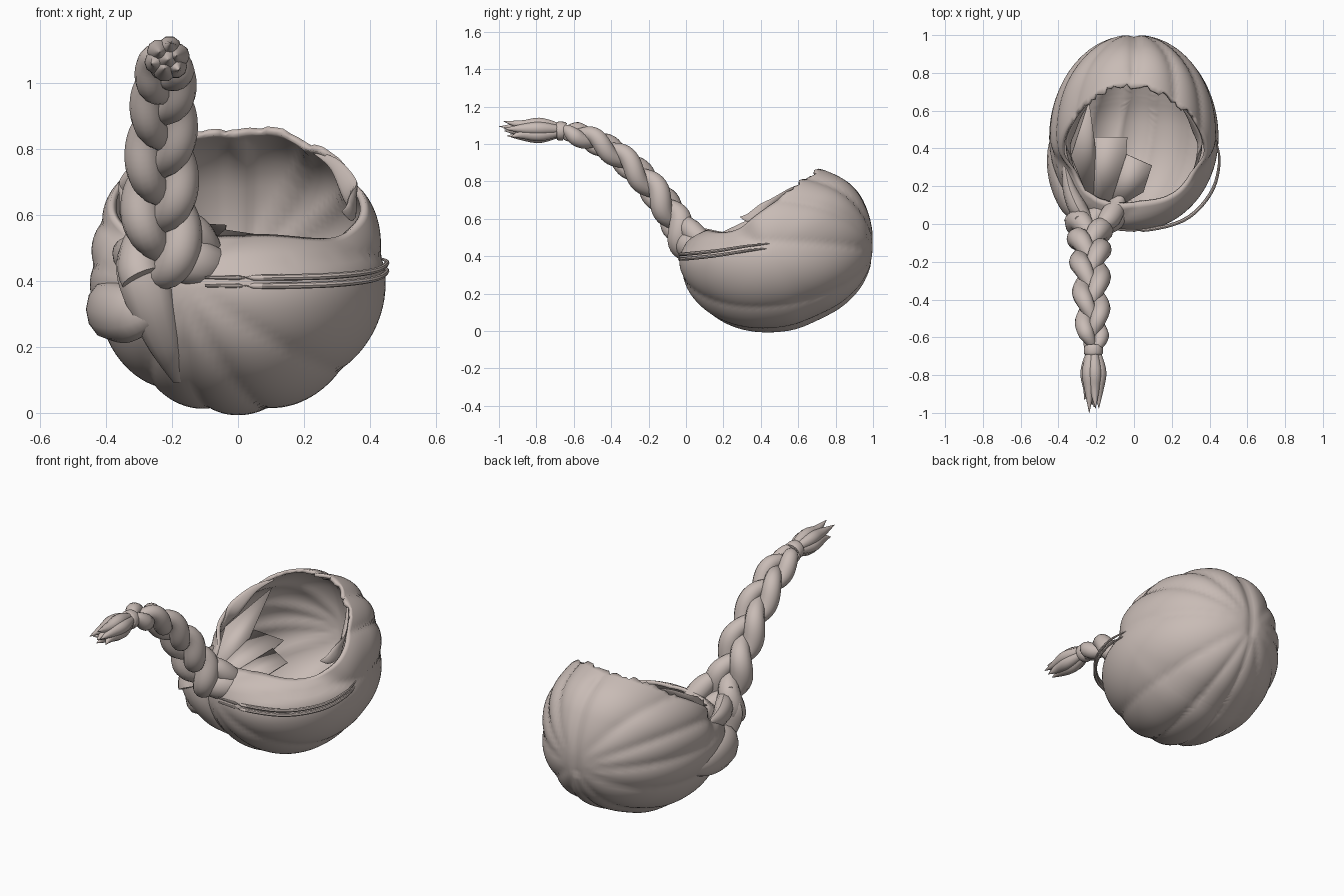
import bpy, bmesh, math, random
from mathutils import Vector as V

if "Cube" in bpy.data.objects:
    bpy.data.objects.remove(bpy.data.objects["Cube"])

random.seed(4)
hair = bpy.data.materials.new("ash_hair")
hair.diffuse_color = (0.58, 0.50, 0.465, 1)
hair.use_nodes = True
hair.node_tree.nodes["Principled BSDF"].inputs["Base Color"].default_value = hair.diffuse_color


def finish(name, bm, angle=40):
    bmesh.ops.recalc_face_normals(bm, faces=bm.faces)
    me = bpy.data.meshes.new(name)
    bm.to_mesh(me)
    bm.free()
    ob = bpy.data.objects.new(name, me)
    bpy.context.collection.objects.link(ob)
    me.materials.append(hair)
    bpy.ops.object.select_all(action='DESELECT')
    bpy.context.view_layer.objects.active = ob
    ob.select_set(True)
    bpy.ops.object.shade_smooth_by_angle(angle=math.radians(angle))
    return ob


def spline(pts, t):
    """Smooth curve through points, t from 0 to 1."""
    f = min(max(t, 0), 1) * (len(pts) - 1)
    i = min(int(f), len(pts) - 2)
    f -= i
    p = [V(pts[min(max(j, 0), len(pts) - 1)]) for j in (i - 1, i, i + 1, i + 2)]
    return 0.5 * (2 * p[1] + (p[2] - p[0]) * f + (2 * p[0] - 5 * p[1] + 4 * p[2] - p[3]) * f * f
                  + (3 * p[1] - p[0] - 3 * p[2] + p[3]) * f ** 3)


def tube(name, path, radius, steps=24, sides=12, flat=1.0, side=V((1, 0, 0))):
    """Closed strand along path(t) with radius(t); flat squashes it across 'side'."""
    bm = bmesh.new()
    rings = []
    for i in range(steps + 1):
        t = i / steps
        T = (path(min(t + .01, 1)) - path(max(t - .01, 0))).normalized()
        S = (side - T * side.dot(T)).normalized()
        N = T.cross(S)
        r = max(radius(t), 0.001)
        rings.append([bm.verts.new(path(t) + r * (math.cos(a) * S + flat * math.sin(a) * N))
                      for a in (2 * math.pi * k / sides for k in range(sides))])
    for a, b in zip(rings, rings[1:]):
        for k in range(sides):
            m = (k + 1) % sides
            bm.faces.new((a[k], a[m], b[m], b[k]))
    bm.faces.new(rings[0])
    bm.faces.new(rings[-1])
    return finish(name, bm)


def lock(name, pts, radii, **kw):
    rr = [(r, 0, 0) for r in radii]
    return tube(name, lambda t: spline(pts, t), lambda t: spline(rr, t).x, **kw)


# --- hair cap: open bowl, grooved between the braid root and the crown ---
C = V((0, 0.46, 0.42))
ROOT, CROWN = V((-0.2, -0.05, 0.42)), V((0, 1.0, 0.42))
PROFILE = [(0, .54), (25, .56), (40, .57), (57, .525), (90, .47), (120, .40), (135, .33),
           (150, .31), (160, .35), (167, .42), (174, .48), (182, .50), (200, .495), (220, .47),
           (250, .435), (270, .42), (305, .43), (343, .52), (360, .54)]


def profile(deg):
    for (a, ra), (b, rb) in zip(PROFILE, PROFILE[1:]):
        if a <= deg <= b:
            f = (deg - a) / (b - a)
            return ra + (rb - ra) * f
    return .54


def soft_profile(deg):
    return sum(profile((deg + o) % 360) for o in (-8, -4, 0, 4, 8)) / 5


AXIS = (ROOT - CROWN).normalized()
E1 = AXIS.cross(V((0, 0, 1))).normalized()
E2 = AXIS.cross(E1)


def cap_point(d):
    r = soft_profile(math.degrees(math.atan2(d.z, d.y)) % 360)
    k = 1 / math.sqrt((d.x / 0.447) ** 2 + (d.y * d.y + d.z * d.z) / r ** 2)
    p = C + d * k
    q = p - CROWN
    q -= AXIS * q.dot(AXIS)
    psi = math.atan2(q.dot(E2), q.dot(E1))
    groove = abs(math.sin(6 * (psi + 0.12 * math.sin(3 * psi + 1)))) ** 0.7
    fade = min(1, q.length / 0.4)
    # centre parting running up the back
    part = 0.02 * math.exp(-(p.x / .025) ** 2) if p.y > .8 and p.z > .36 else 0
    return C + d * k * (1 + 0.04 * fade * (groove - 0.75) - part)


NRM, U, W = V((0, -.52, .854)), V((1, 0, 0)), V((0, .854, .52))
SEG, RINGS = 160, 48
bm = bmesh.new()
pole = bm.verts.new(cap_point(-NRM))
prev = None
for i in range(1, RINGS + 1):
    ring = []
    for j in range(SEG):
        b = 2 * math.pi * j / SEG
        sb = math.sin(b)
        rim = 119 + 21 * max(0, -sb) ** 2 - 2 * max(0, sb) ** 4 + 3 * max(0, math.sin(2 * b) * sb)
        if i == RINGS and sb > 0.6:      # ragged fringe
            rim += random.uniform(-2, 1.5)
        a = math.radians(rim * i / RINGS)
        d = -math.cos(a) * NRM + math.sin(a) * (math.cos(b) * U + sb * W)
        ring.append(bm.verts.new(cap_point(d.normalized())))
    for j in range(SEG):
        m = (j + 1) % SEG
        if prev:
            bm.faces.new((prev[j], prev[m], ring[m], ring[j]))
        else:
            bm.faces.new((pole, ring[m], ring[j]))
    prev = ring
cap = finish("hair_cap", bm, 60)
if cap.data.polygons[0].normal.dot(-NRM) < 0:
    cap.data.flip_normals()
sol = cap.modifiers.new("thickness", 'SOLIDIFY')
sol.thickness, sol.offset = 0.02, -1

# --- locks framing the opening, mirrored ---
for s, n in ((1, "right"), (-1, "left")):
    lock("side_lock_" + n, [(s * .23, .65, .79), (s * .295, .56, .75), (s * .345, .44, .66),
                            (s * .34, .35, .61), (s * .315, .29, .61)],
         [.004, .02, .04, .03, .002], flat=.3, side=V((0, .5, .8)))

# --- stray strands along the front right edge ---
for k in range(2):
    z = .385 + .025 * k
    lock("loose_strand_%d" % k, [(-.1, -.03, z), (.08, -.03, z), (.28, .03, z + .005),
                                 (.41, .17, z + .02), (.452, .33, z + .045), (.43, .46, z + .06)],
         [.004, .009, .01, .009, .007, .002], sides=8)

# --- braid: three woven strands ---
SPINE = [(-.235, .02, .42), (-.235, -.04, .56), (-.235, -.13, .70), (-.23, -.25, .84),
         (-.225, -.39, .96), (-.22, -.53, 1.035), (-.215, -.66, 1.07)]


def strand(phase):
    def size(t):
        return (1 - .36 * t) * (1 if t < .9 else 1 - (t - .9) * 5)

    def path(t):
        T = (spline(SPINE, min(t + .02, 1)) - spline(SPINE, max(t - .02, 0))).normalized()
        N = V((1, 0, 0)).cross(T).normalized()
        w = 2 * math.pi * 1.7 * t + phase
        return (spline(SPINE, t) + V((1, 0, 0)) * .066 * size(t) * math.sin(w)
                + N * .036 * size(t) * math.sin(2 * w))

    def radius(t):
        return size(t) * (.047 + .02 * abs(math.sin(2 * math.pi * 1.7 * t + phase)))
    return path, radius


for k in range(3):
    tube("braid_strand_%d" % k, *strand(k * 2 * math.pi / 3), steps=70, sides=14)

# --- hair tie ---
lock("hair_tie", [(-.215, -.648, 1.068), (-.215, -.655, 1.069), (-.215, -.685, 1.07),
                  (-.215, -.692, 1.07)], [.042, .05, .05, .042], steps=8, sides=20)

# --- tassel: pointed tufts around a core ---
lock("tassel_core", [(-.215, -.68, 1.07), (-.215, -.78, 1.075), (-.213, -.87, 1.075),
                     (-.21, -.97, 1.07)], [.035, .055, .04, .002])
for k in range(6):
    a = 2 * math.pi * k / 6 + .3
    c, s = math.cos(a), math.sin(a)
    end = -1.0 if k == 2 else random.uniform(-.98, -.9)
    lock("tassel_tuft_%d" % k,
         [(-.215 + r * c, y, 1.073 + r * s) for r, y in
          ((.018, -.68), (.034, -.78), (.03, -.87), (.03 + .02 * (k % 2), end))],
         [.022, .036, .027, .001], sides=10, steps=14)

# --- gathered locks at the braid root ---
lock("root_front_lock", [(-.29, .03, .58), (-.295, .02, .46), (-.265, .03, .33), (-.22, .1, .2),
                         (-.18, .2, .1)], [.02, .075, .07, .05, .02], flat=.6)
lock("root_right_lock", [(-.24, .0, .47), (-.15, .0, .46), (-.08, .04, .45), (-.01, .12, .45)],
     [.05, .07, .06, .015], side=V((0, 0, 1)), flat=.8)
lock("root_inner_lock", [(-.2, -.03, .62), (-.14, .02, .55), (-.1, .08, .49), (-.06, .16, .46)],
     [.02, .055, .055, .02])
lock("root_left_lock", [(-.25, .02, .5), (-.30, .09, .48), (-.345, .2, .48), (-.37, .34, .5)],
     [.05, .07, .05, .01], side=V((0, 0, 1)), flat=.7)
lock("left_roll", [(-.25, .03, .32), (-.325, .1, .30), (-.385, .25, .31), (-.395, .42, .32),
                   (-.36, .62, .34)], [.05, .085, .09, .075, .01], side=V((0, 0, 1)), flat=.75)


# --- flat hair sheets inside the bowl ---
def sheet(name, pts):
    b = bmesh.new()
    b.faces.new([b.verts.new(p) for p in pts])
    ob = finish(name, b)
    m = ob.modifiers.new("thickness", 'SOLIDIFY')
    m.thickness = 0.006


sheet("inner_sheet_long", [(-.22, .06, .47), (-.14, .06, .47), (-.05, .22, .51),
                           (-.035, .46, .57), (-.22, .46, .58)])
sheet("inner_sheet_short", [(-.14, .06, .465), (.05, .17, .49), (.095, .31, .53),
                            (-.04, .37, .55)])
sheet("inner_sheet_left", [(-.22, .08, .47), (-.2, .36, .53), (-.24, .65, .74),
                           (-.335, .36, .6)])
